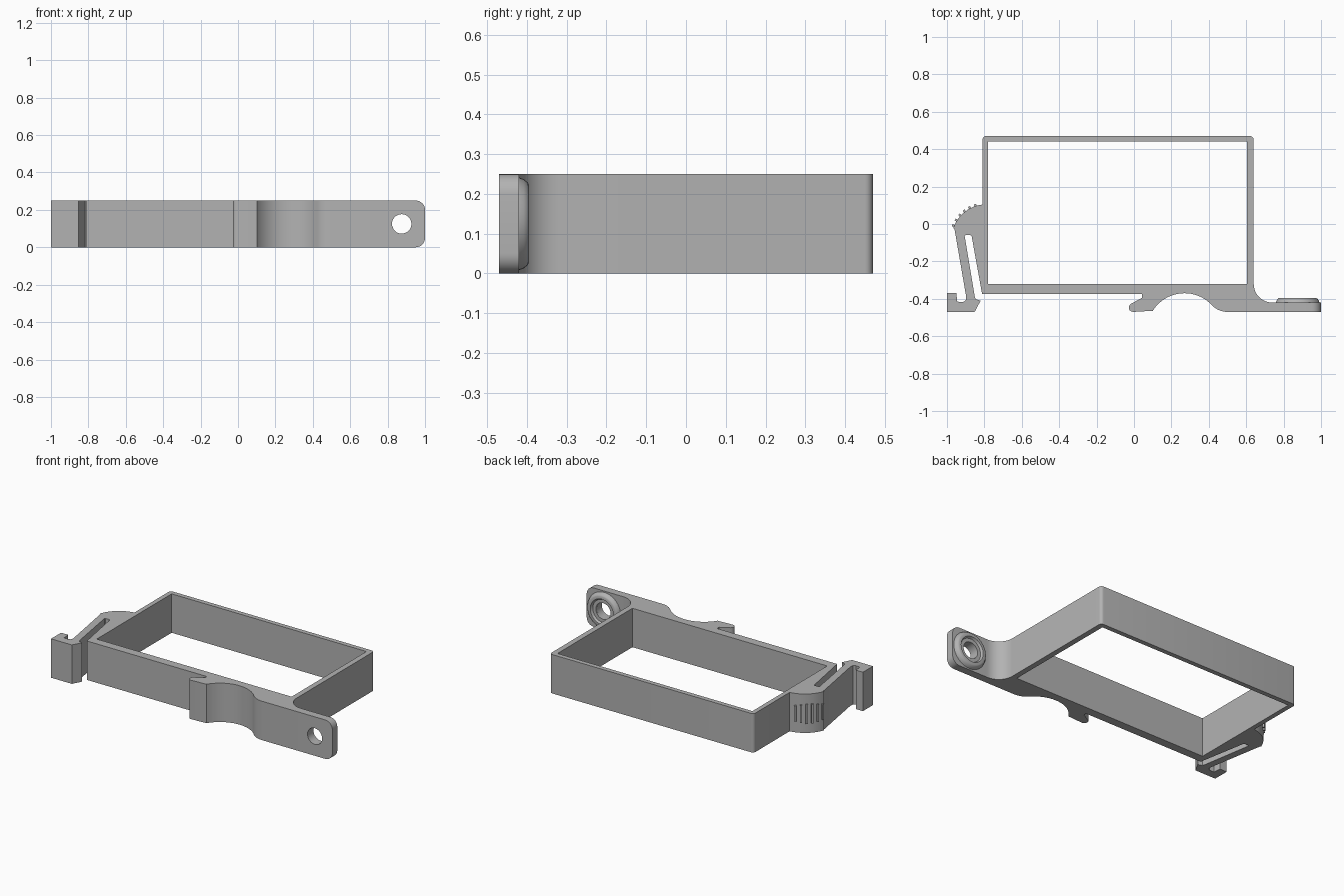
import bpy, bmesh, math
from mathutils import Matrix, Vector

if "Cube" in bpy.data.objects:
    bpy.data.objects.remove(bpy.data.objects["Cube"], do_unlink=True)

HEIGHT = 0.25
grey = bpy.data.materials.new("grey plastic")
grey.use_nodes = True
grey.diffuse_color = (0.45, 0.45, 0.45, 1)
grey.node_tree.nodes["Principled BSDF"].inputs["Base Color"].default_value = (0.45, 0.45, 0.45, 1)


def arc(cx, cy, r, start, end, n=12):
    angles = [math.radians(start + (end - start) * i / n) for i in range(n + 1)]
    return [(cx + r * math.cos(a), cy + r * math.sin(a)) for a in angles]


def finish(obj, angle=30):
    bm = bmesh.new()
    bm.from_mesh(obj.data)
    bmesh.ops.remove_doubles(bm, verts=bm.verts, dist=0.0002)
    bmesh.ops.recalc_face_normals(bm, faces=bm.faces)
    bm.to_mesh(obj.data)
    bm.free()
    obj.data.materials.clear()
    obj.data.materials.append(grey)
    bpy.ops.object.select_all(action="DESELECT")
    obj.select_set(True)
    bpy.context.view_layer.objects.active = obj
    bpy.ops.object.shade_smooth_by_angle(angle=math.radians(angle))


def plate(name, loops, thickness, matrix):
    """Extruded flat shape; loops after the first are holes."""
    curve = bpy.data.curves.new(name, "CURVE")
    curve.dimensions = "2D"
    curve.fill_mode = "BOTH"
    curve.extrude = thickness / 2
    for loop in loops:
        spline = curve.splines.new("POLY")
        spline.points.add(len(loop) - 1)
        for point, (x, y) in zip(spline.points, loop):
            point.co = (x, y, 0, 1)
        spline.use_cyclic_u = True
    helper = bpy.data.objects.new(name + " curve", curve)
    bpy.context.collection.objects.link(helper)
    bpy.context.view_layer.update()
    mesh = bpy.data.meshes.new_from_object(helper.evaluated_get(bpy.context.evaluated_depsgraph_get()))
    bpy.data.objects.remove(helper, do_unlink=True)
    mesh.transform(matrix)
    obj = bpy.data.objects.new(name, mesh)
    bpy.context.collection.objects.link(obj)
    finish(obj)
    return obj


# Frame, saddle clip and spring latch share one outline
outline = arc(0.62, 0.45, 0.02, 90, 0, 5)
outline += arc(0.74, -0.32, 0.1, 180, 270)
outline += [(0.76, -0.42), (0.76, -0.47)]
outline += arc(0.5, -0.3555, 0.1145, 270, 223)
outline += arc(0.27, -0.57, 0.2, 43, 148, 20)[1:]
outline += arc(-0.005, -0.447, 0.023, 270, 120, 6)
outline += [(0.042, -0.395), (0.042, -0.375), (-0.812, -0.375)]
outline += [(-0.868, -0.065), (-0.875, -0.058), (-0.9, -0.058), (-0.905, -0.065)]
outline += [(-0.852, -0.385), (-0.847, -0.402), (-0.82, -0.41), (-0.852, -0.47)]
outline += [(-1, -0.47), (-1, -0.368), (-0.95, -0.368), (-0.945, -0.415)]
outline += [(-0.915, -0.418), (-0.9, -0.408), (-0.897, -0.39), (-0.96, -0.025)]
outline += arc(-0.79, -0.08, 0.185, 162, 96)
outline += arc(-0.79, 0.45, 0.02, 180, 90, 5)
opening = [(-0.78, -0.32), (0.605, -0.32), (0.605, 0.44), (-0.78, 0.44)]
plate("bracket_frame", [outline, opening], HEIGHT, Matrix.Translation((0, 0, HEIGHT / 2)))

# Screw tab with rounded end
tab = [(0.76, 0), *arc(0.95, 0.05, 0.05, -90, 0, 8), *arc(0.95, 0.2, 0.05, 0, 90, 8), (0.76, HEIGHT)]
upright = Matrix.Translation((0, -0.445, 0)) @ Matrix.Rotation(math.pi / 2, 4, "X")
plate("screw_tab", [tab, arc(0.875, 0.125, 0.052, 0, 360, 32)[:-1]], 0.05, upright)

# Raised countersunk boss around the screw hole
profile = [(0.117, -0.421), (0.112, -0.408), (0.104, -0.398), (0.098, -0.395),
           (0.082, -0.395), (0.074, -0.409), (0.052, -0.409), (0.052, -0.421)]
bm = bmesh.new()
ring = [bm.verts.new((0.875 + r, y, 0.125)) for r, y in profile]
edges = [bm.edges.new((a, b)) for a, b in zip(ring, ring[1:] + ring[:1])]
bmesh.ops.spin(bm, geom=ring + edges, cent=(0.875, 0, 0.125), axis=(0, 1, 0),
               angle=math.tau, steps=40)
mesh = bpy.data.meshes.new("screw_boss")
bm.to_mesh(mesh)
bm.free()
boss = bpy.data.objects.new("screw_boss", mesh)
bpy.context.collection.objects.link(boss)
finish(boss, 35)

# Raised grip ribs on the curved thumb pad
for i, degrees in enumerate((158, 148, 138, 128, 118, 108)):
    length = 0.13 - 0.012 * abs(i - 2.5)
    bm = bmesh.new()
    bmesh.ops.create_cube(bm, size=1)
    bmesh.ops.scale(bm, verts=bm.verts, vec=Vector((0.018, 0.012, length)))
    a = math.radians(degrees)
    place = Matrix.Translation((-0.79 + 0.187 * math.cos(a), -0.08 + 0.187 * math.sin(a), 0.125))
    bm.transform(place @ Matrix.Rotation(a, 4, "Z"))
    mesh = bpy.data.meshes.new("grip_rib")
    bm.to_mesh(mesh)
    bm.free()
    rib = bpy.data.objects.new("grip_rib", mesh)
    bpy.context.collection.objects.link(rib)
    finish(rib)
